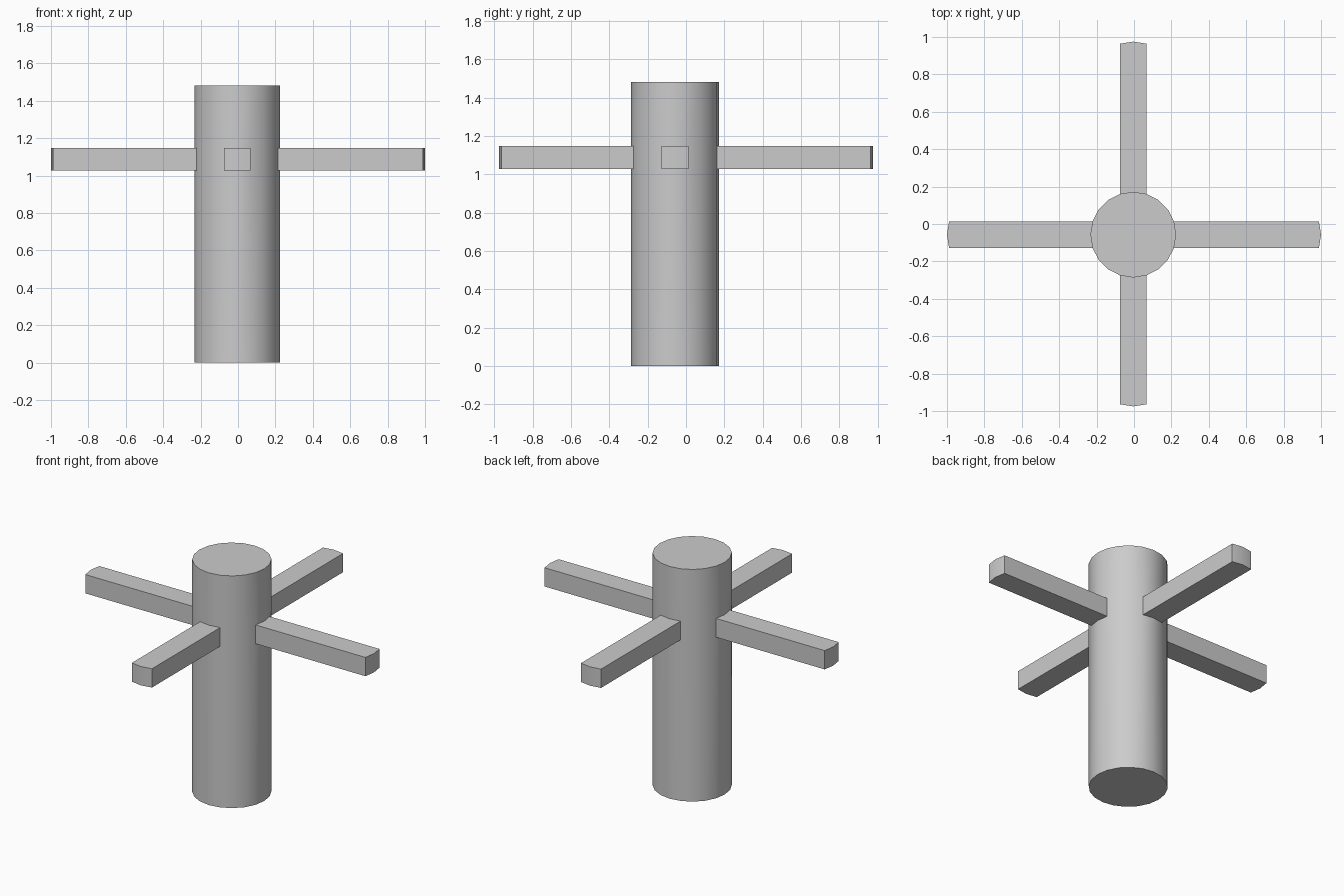
import bpy, bmesh, math
from mathutils import Vector

if "Cube" in bpy.data.objects:
    bpy.data.objects.remove(bpy.data.objects["Cube"])

SIDES = 20
RADIUS = 0.229
CX, CY = -0.004, -0.057            # post axis
LEVELS = (0.0, 1.028, 1.148, 1.482)  # base, arm underside, arm top, post top
# Each arm: outward direction and the position of its tip on that axis
ARMS = [((1, 0, 0), 1.0 - CX), ((0, 1, 0), 0.975 - CY),
        ((-1, 0, 0), 1.0 + CX), ((0, -1, 0), 0.975 + CY)]

bm = bmesh.new()

# Post: stacked rings of a 20-sided cylinder, with flat caps
rings = []
for z in LEVELS:
    rings.append([bm.verts.new((CX + RADIUS * math.cos(2 * math.pi * i / SIDES),
                                CY + RADIUS * math.sin(2 * math.pi * i / SIDES), z))
                  for i in range(SIDES)])
bands = []
for lower, upper in zip(rings, rings[1:]):
    bands.append([bm.faces.new((lower[i], lower[(i + 1) % SIDES],
                                upper[(i + 1) % SIDES], upper[i]))
                  for i in range(SIDES)])
bm.faces.new(rings[0][::-1])
bm.faces.new(rings[-1])

# Arms: pairs of facets in the middle band pulled straight outward
for k, (direction, reach) in enumerate(ARMS):
    i = k * SIDES // 4
    pair = [bands[1][i - 1], bands[1][i]]
    new = bmesh.ops.extrude_face_region(bm, geom=pair)["geom"]
    tip = [g for g in new if isinstance(g, bmesh.types.BMVert)]
    bmesh.ops.translate(bm, verts=tip, vec=Vector(direction) * (reach - RADIUS))
    leftover = [f for f in pair if f.is_valid]
    if leftover:
        bmesh.ops.delete(bm, geom=leftover, context='FACES')

bmesh.ops.recalc_face_normals(bm, faces=bm.faces[:])
mesh = bpy.data.meshes.new("post_with_arms")
bm.to_mesh(mesh)
bm.free()
post = bpy.data.objects.new("post_with_arms", mesh)
bpy.context.collection.objects.link(post)

# Smooth round sides, crisp edges elsewhere
bpy.context.view_layer.objects.active = post
post.select_set(True)
bpy.ops.object.shade_smooth_by_angle(angle=math.radians(30))
